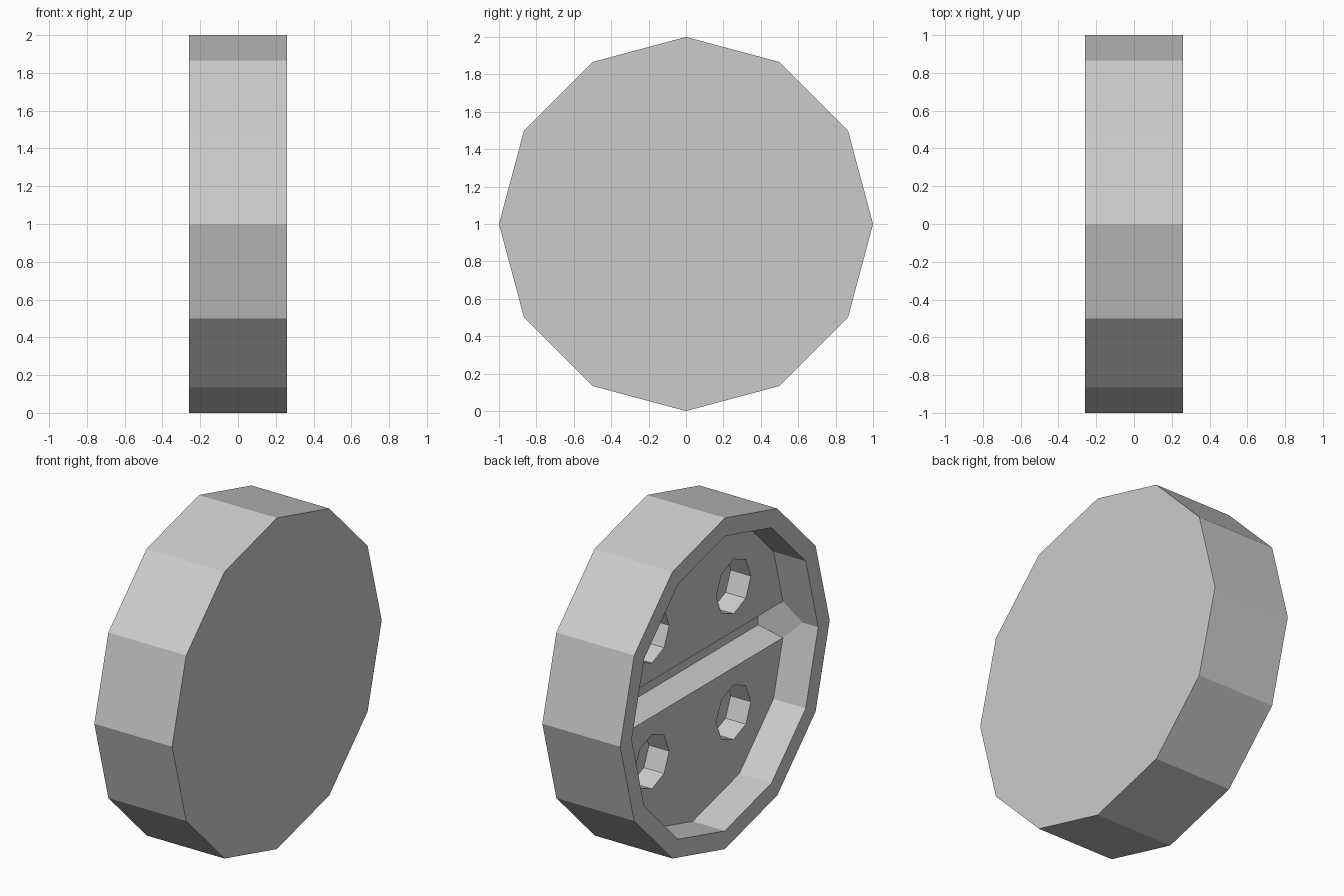
import bpy, bmesh
from math import cos, sin, pi
from mathutils import Vector

if "Cube" in bpy.data.objects:
    bpy.data.objects.remove(bpy.data.objects["Cube"])

BACK, FLOOR, DEEP, FRONT = -0.26, -0.045, 0.095, 0.26


def ring(n, r, y=0, z=1):
    return [(y + r * cos(2 * pi * i / n), z + r * sin(2 * pi * i / n)) for i in range(n)]


def rect(y, z):
    return [(y, 1 + z), (-y, 1 + z), (-y, 1 - z), (y, 1 - z)]


def loft(name, x0, loop0, x1, loop1):
    """Solid between two matching (y, z) loops."""
    bm = bmesh.new()
    a = [bm.verts.new((x0, y, z)) for y, z in loop0]
    b = [bm.verts.new((x1, y, z)) for y, z in loop1]
    n = len(a)
    bm.faces.new(a)
    bm.faces.new(b)
    for i in range(n):
        j = (i + 1) % n
        bm.faces.new((a[i], a[j], b[j], b[i]))
    bmesh.ops.recalc_face_normals(bm, faces=bm.faces)
    mesh = bpy.data.meshes.new(name)
    bm.to_mesh(mesh)
    bm.free()
    ob = bpy.data.objects.new(name, mesh)
    bpy.context.collection.objects.link(ob)
    return ob


# Solid twelve-sided disc
disc = loft("disc", BACK, ring(12, 1), FRONT, ring(12, 1))

# Back recess, with small sloped corners where the slot meets the rim
recess = loft("recess_cutter", BACK - 0.1, ring(12, 0.89), FLOOR, ring(12, 0.89))
bm = bmesh.new()
bm.from_mesh(recess.data)
for s in (1, -1):
    bmesh.ops.bisect_plane(bm, geom=bm.verts[:] + bm.edges[:] + bm.faces[:],
                           plane_co=Vector((FLOOR, s * 0.86, 1)),
                           plane_no=Vector((0.03, s * 0.11, 0)), clear_outer=True)
    bmesh.ops.holes_fill(bm, edges=[e for e in bm.edges if e.is_boundary], sides=0)
bmesh.ops.recalc_face_normals(bm, faces=bm.faces)
bm.to_mesh(recess.data)
bm.free()

# Tapered cross slot and four octagonal pockets in the recess floor
cutters = [recess,
           loft("slot_cutter", FLOOR - 0.001, rect(0.86, 0.11), DEEP, rect(0.825, 0.055))]
for y in (-0.39, 0.39):
    for z in (0.62, 1.38):
        loop = ring(8, 0.165, y, z)
        cutters.append(loft("pocket_cutter", FLOOR - 0.05, loop, DEEP - 0.005, loop))

for c in cutters:
    c.hide_render = True
    mod = disc.modifiers.new("cut", 'BOOLEAN')
    mod.operation = 'DIFFERENCE'
    mod.solver = 'EXACT'
    mod.object = c

# Bake the cuts and remove the cutters
deps = bpy.context.evaluated_depsgraph_get()
baked = bpy.data.meshes.new_from_object(disc.evaluated_get(deps))
disc.modifiers.clear()
disc.data = baked
for c in cutters:
    bpy.data.objects.remove(c)
